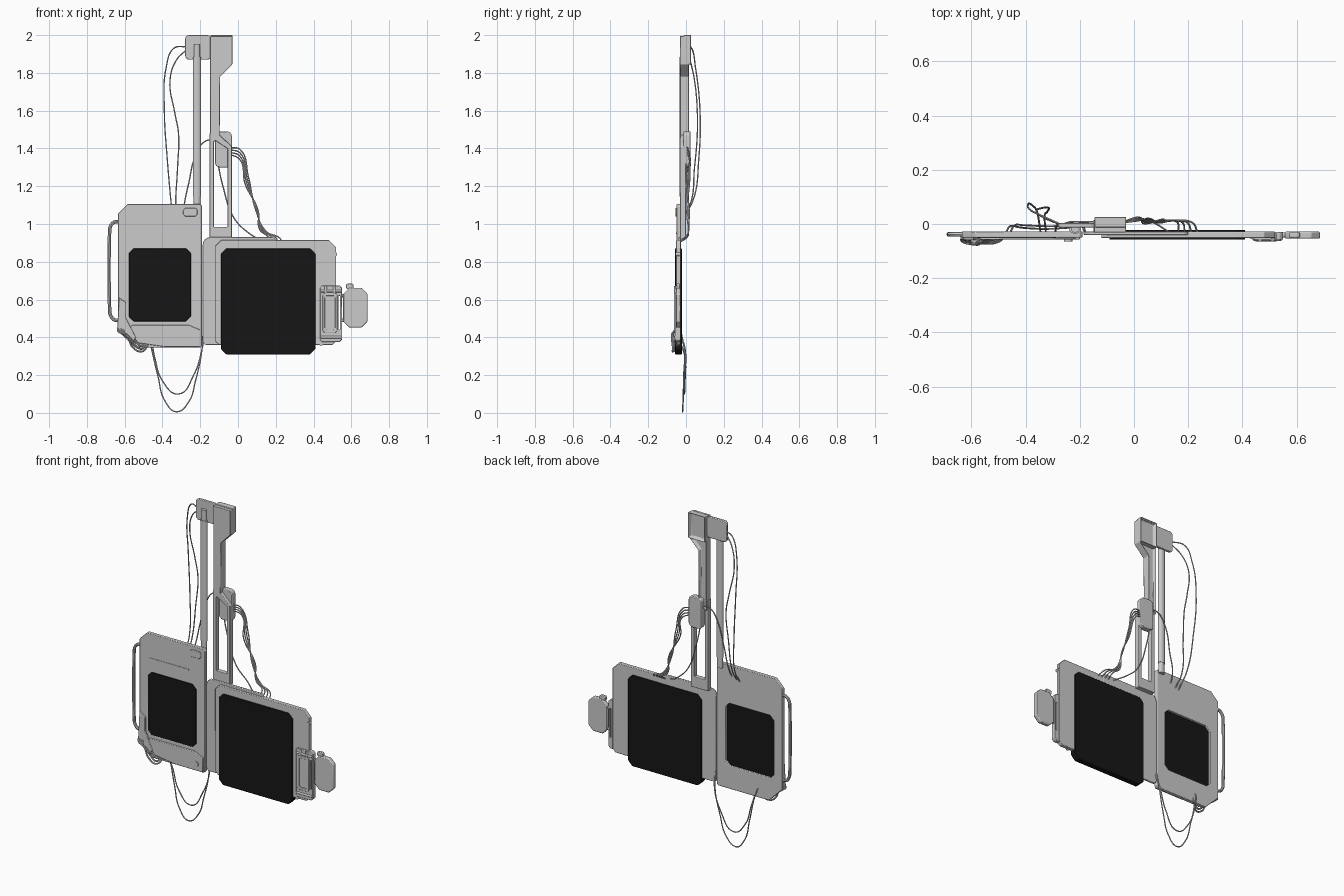
import bpy, bmesh, math
from mathutils import Vector

black = bpy.data.materials.new("black")
black.diffuse_color = (0.008, 0.008, 0.008, 1)


def finish(ob, bevel=0.0, mat=None):
    bpy.context.view_layer.objects.active = ob
    bpy.ops.object.select_all(action='DESELECT')
    ob.select_set(True)
    if bevel:
        m = ob.modifiers.new("bevel", 'BEVEL')
        m.width, m.segments, m.limit_method = bevel, 2, 'ANGLE'
        m.angle_limit = math.radians(40)
    if mat:
        ob.data.materials.append(mat)
    bpy.ops.object.shade_smooth_by_angle(angle=math.radians(35))
    return ob


def rect(x0, z0, x1, z1, c=0.0, n=1):
    """Rectangle outline; corners bl, br, tr, tl chamfered (n=1) or rounded."""
    c = c if isinstance(c, tuple) else (c,) * 4
    pts = []
    for i, (x, z, sx, sz) in enumerate([(x0, z0, 1, 1), (x1, z0, -1, 1), (x1, z1, -1, -1), (x0, z1, 1, -1)]):
        r = c[i]
        if not r:
            pts.append((x, z))
            continue
        for k in range(n + 1):
            a = math.pi * (1 + 0.5 * i) + math.pi / 2 * k / n
            pts.append((x + sx * r + r * math.cos(a), z + sz * r + r * math.sin(a)))
    return pts


def mesh_prism(name, pts, y0, y1, inset=0.0, depth=0.0):
    """Extrude an (x, z) outline from y0 to y1, optionally hollowing the back."""
    bm = bmesh.new()
    f = bm.faces.new([bm.verts.new((x, y0, z)) for x, z in pts])
    ext = bmesh.ops.extrude_face_region(bm, geom=[f])['geom']
    back = [g for g in ext if isinstance(g, bmesh.types.BMFace)][0]
    bmesh.ops.translate(bm, verts=back.verts, vec=(0, y1 - y0, 0))
    bmesh.ops.recalc_face_normals(bm, faces=bm.faces)
    if inset:
        bmesh.ops.inset_region(bm, faces=[back], thickness=inset)
        bmesh.ops.translate(bm, verts=back.verts, vec=(0, -depth, 0))
    me = bpy.data.meshes.new(name)
    bm.to_mesh(me)
    bm.free()
    ob = bpy.data.objects.new(name, me)
    bpy.context.collection.objects.link(ob)
    return ob


def prism(name, pts, y0, y1, bevel=0.003, mat=None, holes=(), **kw):
    ob = mesh_prism(name, pts, y0, y1, **kw)
    for h in holes:
        cut = mesh_prism("cutter", h, y0 - 0.05, y1 + 0.05)
        m = ob.modifiers.new("cut", 'BOOLEAN')
        m.operation, m.object, m.solver = 'DIFFERENCE', cut, 'EXACT'
        bpy.context.view_layer.objects.active = ob
        bpy.ops.object.modifier_apply(modifier=m.name)
        bpy.data.objects.remove(cut)
    return finish(ob, bevel, mat)


def cyl(name, r, a, b, sy=1.0, n=24):
    a, b = Vector(a), Vector(b)
    bpy.ops.mesh.primitive_cylinder_add(vertices=n, radius=r, depth=(b - a).length, location=(a + b) / 2)
    ob = bpy.context.object
    ob.name = name
    ob.rotation_euler = (b - a).to_track_quat('Z', 'Y').to_euler()
    ob.scale.y = sy
    return finish(ob)


def tube(name, pts, r=0.0035):
    cu = bpy.data.curves.new(name, 'CURVE')
    cu.dimensions, cu.bevel_depth, cu.bevel_resolution = '3D', r, 2
    cu.resolution_u, cu.use_fill_caps = 8, True
    s = cu.splines.new('BEZIER')
    s.bezier_points.add(len(pts) - 1)
    for p, co in zip(s.bezier_points, pts):
        p.co = co
        p.handle_left_type = p.handle_right_type = 'AUTO'
    ob = bpy.data.objects.new(name, cu)
    bpy.context.collection.objects.link(ob)
    bpy.context.view_layer.objects.active = ob
    bpy.ops.object.select_all(action='DESELECT')
    ob.select_set(True)
    bpy.ops.object.convert(target='MESH')
    return finish(bpy.context.object)


# left panel with window, recessed screen and trim
win = rect(-0.577, 0.485, -0.25, 0.87, 0.025)
prism("left_panel", rect(-0.635, 0.345, -0.19, 1.105, (0.09, 0.01, 0.01, 0.05)), -0.05, -0.027, holes=[win])
prism("left_screen", win, -0.052, -0.04, 0.002, black)
prism("left_panel_switch", rect(-0.29, 1.04, -0.215, 1.085, 0.01), -0.056, -0.048)
prism("left_panel_slot", rect(-0.57, 0.948, -0.30, 0.956), -0.0525, -0.048, 0)
prism("left_lower_cover", [(-0.53, 0.37), (-0.39, 0.35), (-0.20, 0.35), (-0.20, 0.44), (-0.26, 0.465),
                           (-0.56, 0.465), (-0.58, 0.44)], -0.058, -0.048)
prism("left_corner_guard", [(-0.64, 0.43), (-0.555, 0.375), (-0.54, 0.40), (-0.592, 0.50),
                            (-0.592, 0.585), (-0.63, 0.61)], -0.06, -0.03)
cyl("left_round_button", 0.016, (-0.243, -0.064, 0.392), (-0.243, -0.05, 0.392))

# side handle
tube("side_handle", [(-0.63, -0.038, 1.012), (-0.655, -0.038, 1.01), (-0.676, -0.038, 0.985), (-0.68, -0.038, 0.95),
                     (-0.68, -0.038, 0.56), (-0.676, -0.038, 0.52), (-0.655, -0.038, 0.493),
                     (-0.63, -0.038, 0.49)], 0.009)

# right panel, hinge plate and large screen
prism("hinge_plate", rect(-0.187, 0.36, 0.2, 0.93, (0.02, 0, 0.02, 0.04), 4), -0.04, -0.027)
prism("right_panel", rect(-0.12, 0.36, 0.52, 0.915, (0.02, 0.02, 0.04, 0.03)), -0.052, -0.028)
prism("large_screen", rect(-0.09, 0.31, 0.41, 0.87, 0.028), -0.058, -0.022, 0.003, black)
for z in (0.84, 0.66, 0.365):
    cyl("panel_stud", 0.01, (0.515 if z > 0.8 else 0.44, -0.056, z), (0.515 if z > 0.8 else 0.44, -0.035, z), n=16)

# latch bracket on the right edge
prism("latch_bracket", rect(0.435, 0.375, 0.55, 0.675, 0.012), -0.058, -0.03,
      holes=[rect(0.533, 0.44, 0.541, 0.62)])
prism("latch_frame", rect(0.448, 0.425, 0.526, 0.635, 0.015, 3), -0.064, -0.056, 0.002,
      holes=[rect(0.46, 0.44, 0.514, 0.62, 0.01, 3)])
for x in (0.465, 0.51):
    cyl("latch_post", 0.008, (x, -0.056, 0.62), (x, -0.056, 0.672), n=12)
for z in (0.40, 0.645):
    cyl("latch_bar", 0.007, (0.44, -0.056, z), (0.545, -0.056, z), n=12)

# side box
prism("side_box", rect(0.557, 0.452, 0.686, 0.662, 0.032), -0.054, -0.028, 0.005)
prism("side_box_knob", rect(0.572, 0.655, 0.612, 0.684, 0.006), -0.05, -0.032)
for z in (0.49, 0.62):
    cyl("side_box_pin", 0.009, (0.54, -0.041, z), (0.57, -0.041, z), n=12)

# mast arm: hollow-backed head with narrow neck
prism("mast_head", [(-0.145, 1.845), (-0.03, 1.845), (-0.03, 2.0), (-0.145, 2.0)],
      -0.012, 0.027, 0.003, inset=0.014, depth=0.022)
prism("mast_arm", [(-0.147, 1.42), (-0.097, 1.46), (-0.095, 1.78), (-0.03, 1.845), (-0.03, 1.995),
                   (-0.147, 1.995)], -0.032, 0.017, 0.003, inset=0.01, depth=0.02)

# slotted mount frame with rear box
prism("mount_frame", [(-0.15, 0.92), (-0.033, 0.92), (-0.033, 1.41), (-0.095, 1.47), (-0.15, 1.48)],
      -0.032, 0.0, 0.003,
      holes=[[(-0.128, 0.985), (-0.055, 0.985), (-0.055, 1.40), (-0.118, 1.44), (-0.128, 1.44)]])
prism("rear_box", rect(-0.122, 1.3, -0.033, 1.49, 0.025, 4), -0.012, 0.024, 0.004)

# telescopic rod and its top plate
rod = [(0.022, 1.145, 1.885), (0.016, 1.86, 1.95), (0.018, 1.08, 1.15)]
for i, (r, z0, z1) in enumerate(rod):
    cyl("rod_section_%d" % i, r, (-0.217, -0.02, z0), (-0.217, -0.02, z1), 0.7)
prism("rod_top_plate", rect(-0.28, 1.87, -0.14, 2.0, 0.022, 4), -0.012, 0.004)

# long cables from the top plate to the left panel
tube("top_cable_outer", [(-0.275, 0.0, 1.94), (-0.34, 0.03, 1.93), (-0.38, 0.05, 1.83), (-0.39, 0.074, 1.6),
                         (-0.375, 0.068, 1.35), (-0.355, 0.035, 1.12), (-0.345, -0.03, 1.02)])
tube("top_cable_inner", [(-0.275, 0.0, 1.92), (-0.325, 0.02, 1.87), (-0.36, 0.045, 1.76), (-0.335, 0.06, 1.59),
                         (-0.315, 0.06, 1.48), (-0.32, 0.045, 1.3), (-0.33, 0.02, 1.1), (-0.325, -0.03, 1.03)])

# cable bundle from the rear box to the right panel
for i in range(4):
    d = i * 0.012
    tube("bundle_cable", [(-0.045, 0.005, 1.405 - d), (0.01, 0.012 + d / 3, 1.395 - 1.5 * d),
                          (0.055 - d / 2, 0.02 - d / 2, 1.25 - d), (0.095 + d / 3, 0.005 + d / 3, 1.07),
                          (0.15 - d, 0.012, 0.96 + d / 3), (0.215 - 1.5 * d, 0.005, 0.93),
                          (0.235 - 2 * d, -0.03, 0.905)])
tube("cross_cable", [(-0.11, 0.01, 1.34), (-0.08, 0.012, 1.2), (-0.02, 0.012, 1.03), (0.06, 0.01, 0.95),
                     (0.13, -0.03, 0.91)])
tube("left_box_cable", [(-0.11, 0.01, 1.44), (-0.17, 0.008, 1.44), (-0.225, 0.008, 1.36), (-0.26, 0.0, 1.22),
                        (-0.285, -0.005, 1.1), (-0.29, -0.03, 1.04)])

# hanging loops below the panels
tube("hanging_loop_long", [(-0.185, -0.026, 0.43), (-0.19, -0.01, 0.34), (-0.225, -0.012, 0.17), (-0.26, -0.015, 0.06),
                           (-0.325, -0.018, 0.006), (-0.385, -0.016, 0.06), (-0.425, -0.012, 0.2),
                           (-0.46, -0.01, 0.35), (-0.47, -0.027, 0.40)])
tube("hanging_loop_short", [(-0.18, -0.026, 0.41), (-0.19, -0.005, 0.34), (-0.235, -0.005, 0.2),
                            (-0.315, -0.008, 0.10), (-0.4, -0.005, 0.17), (-0.44, -0.005, 0.29),
                            (-0.455, -0.027, 0.37)])

# short hoses at the lower left corner
for i in range(3):
    d = i * 0.014
    tube("corner_hose", [(-0.625 + d, -0.045, 0.47 - d), (-0.635 + d, -0.062, 0.435), (-0.585 + d, -0.075 + d / 2, 0.41 - d),
                         (-0.56 + d / 2, -0.07 + d / 2, 0.35 + d), (-0.51, -0.068 + d / 2, 0.325 + d),
                         (-0.475 - d, -0.045, 0.36)], 0.005)
